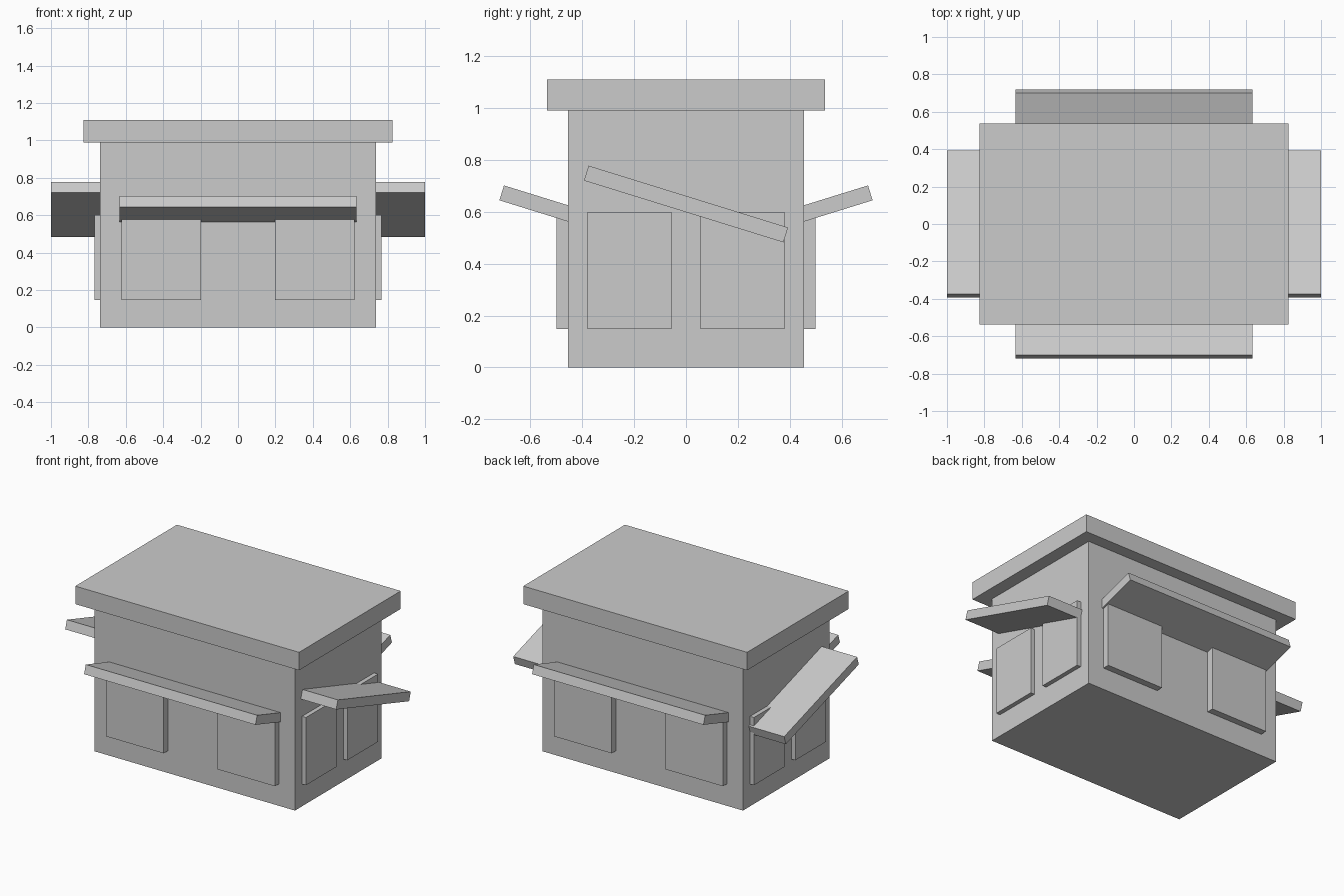
import bpy
from math import sin, cos, atan

if "Cube" in bpy.data.objects:
    bpy.data.objects.remove(bpy.data.objects["Cube"])

TILT = atan(0.31)


def box(name, center, size, tilt=0.0):
    """Box with an optional rotation about x."""
    bpy.ops.mesh.primitive_cube_add(size=1, location=center, rotation=(tilt, 0, 0))
    ob = bpy.context.object
    ob.name = name
    ob.scale = size
    bpy.ops.object.transform_apply(location=False, rotation=True, scale=True)
    return ob


# main block and overhanging flat roof
box("walls", (0, 0, 0.495), (1.478, 0.91, 0.99))
box("roof_slab", (0, 0, 1.05), (1.652, 1.072, 0.12))

for s, label in ((-1, "front"), (1, "back")):
    # long awning rising away from the wall
    length = 0.30
    y = s * (0.7105 - cos(TILT) * length / 2)
    z = 0.673 - sin(TILT) * length / 2
    box(label + "_awning", (0, y, z), (1.265, length, 0.06), s * TILT)
    # pair of raised window panels
    for k, side in ((-1, "left"), (1, "right")):
        box(f"{label}_panel_{side}", (k * 0.411, s * 0.4675, 0.374), (0.424, 0.065, 0.452))

for s, label in ((-1, "left"), (1, "right")):
    # short side awning, sloping down towards the back
    box(label + "_awning", (s * 0.855, 0, 0.63), (0.29, 0.805, 0.06), -TILT)
    # pair of raised window panels
    for k, side in ((-1, "front"), (1, "back")):
        box(f"{label}_panel_{side}", (s * 0.7415, k * 0.2175, 0.374), (0.053, 0.325, 0.452))
